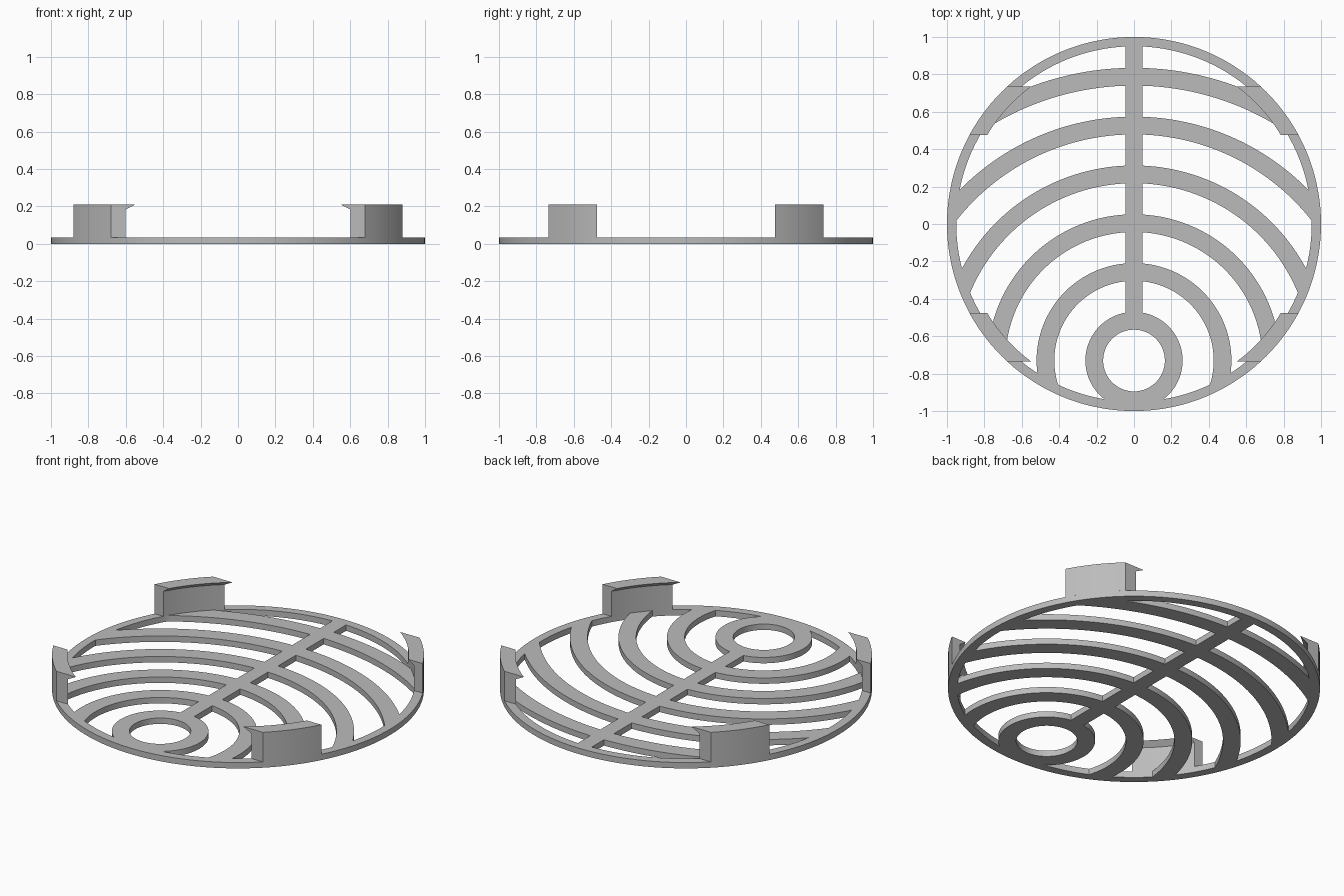
import bpy, bmesh
from math import sin, cos, pi, sqrt, atan2, asin

cube = bpy.data.objects.get("Cube")
if cube:
    bpy.data.objects.remove(cube, do_unlink=True)

THICK, TOP = 0.035, 0.21          # plate thickness, clip height
RIM_OUT, RIM_IN = 1.0, 0.95
CENTRE = 0.73                     # ring centre lies at y = -CENTRE
SPINE = 0.045                     # half width of the central bar
BAR, PITCH, FIRST = 0.095, 0.261, 0.165

grey = bpy.data.materials.new("plain grey")
grey.use_nodes = True
colour = (0.5, 0.5, 0.5, 1)
grey.diffuse_color = colour
grey.node_tree.nodes["Principled BSDF"].inputs["Base Color"].default_value = colour


def finish(name, bm):
    bmesh.ops.recalc_face_normals(bm, faces=bm.faces)
    mesh = bpy.data.meshes.new(name)
    bm.to_mesh(mesh)
    bm.free()
    mesh.materials.append(grey)
    mesh.shade_smooth()
    mesh.set_sharp_from_angle(angle=pi / 6)
    obj = bpy.data.objects.new(name, mesh)
    bpy.context.collection.objects.link(obj)
    return obj


def arc(radius, a, b, cy=0.0, n=40):
    """Points of an arc, with angles measured from +y towards +x."""
    return [(radius * sin(a + (b - a) * i / n), cy + radius * cos(a + (b - a) * i / n))
            for i in range(n + 1)]


def rim_hit(radius):
    """Where a ring meets the inner rim: angle about the ring centre, angle about the origin."""
    y = (radius ** 2 - RIM_IN ** 2 - CENTRE ** 2) / (2 * CENTRE)
    x = sqrt(RIM_IN ** 2 - y ** 2)
    return atan2(x, y + CENTRE), atan2(x, y)


# Outlines: outer rim, centre hole, and mirrored openings between the rings
loops = [arc(RIM_OUT, 0, 2 * pi, n=144)[:-1], arc(FIRST, 0, 2 * pi, -CENTRE, 64)[:-1]]
for k in range(6):
    inner = FIRST + BAR + PITCH * k
    outer = FIRST + PITCH * (k + 1)
    ring_a, rim_a = rim_hit(inner)
    opening = arc(inner, asin(SPINE / inner), ring_a, -CENTRE)
    if k < 5:
        ring_b, rim_b = rim_hit(outer)
        opening += arc(RIM_IN, rim_a, rim_b, n=12)[1:-1]
        opening += arc(outer, ring_b, asin(SPINE / outer), -CENTRE)
    else:
        opening += arc(RIM_IN, rim_a, asin(SPINE / RIM_IN))[1:]
    loops += [opening, [(-x, y) for x, y in opening]]

# Grille plate: fill the outlines, then extrude upwards
bm = bmesh.new()
for loop in loops:
    verts = [bm.verts.new((x, y, 0)) for x, y in loop]
    for a, b in zip(verts, verts[1:] + verts[:1]):
        bm.edges.new((a, b))
bmesh.ops.triangle_fill(bm, edges=bm.edges[:], use_beauty=True, normal=(0, 0, 1))
result = bmesh.ops.extrude_face_region(bm, geom=bm.faces[:], use_keep_orig=True)
raised = [g for g in result["geom"] if isinstance(g, bmesh.types.BMVert)]
bmesh.ops.translate(bm, verts=raised, vec=(0, 0, THICK))
finish("grille_plate", bm)

# Hooked clips: a curved wall with an inward lip, cut off square in y
PROFILE = [(RIM_OUT, THICK), (RIM_OUT, TOP), (0.918, TOP), (RIM_IN, 0.183), (RIM_IN, THICK)]
STEPS, Y_MIN, Y_MAX = 14, 0.475, 0.735


def clip(name, sx, sy):
    bm = bmesh.new()
    rows = []
    for i in range(STEPS + 1):
        y = Y_MIN + (Y_MAX - Y_MIN) * i / STEPS
        rows.append([bm.verts.new((sx * sqrt(r * r - y * y), sy * y, z)) for r, z in PROFILE])
    for a, b in zip(rows, rows[1:]):
        for j in range(len(PROFILE)):
            k = (j + 1) % len(PROFILE)
            bm.faces.new((a[j], a[k], b[k], b[j]))
    bm.faces.new(rows[0])
    bm.faces.new(rows[-1])
    finish(name, bm)


for side, sx in (("left", 1), ("right", -1)):
    for end, sy in (("front", -1), ("back", 1)):
        clip(f"{end}_{side}_clip", sx, sy)
